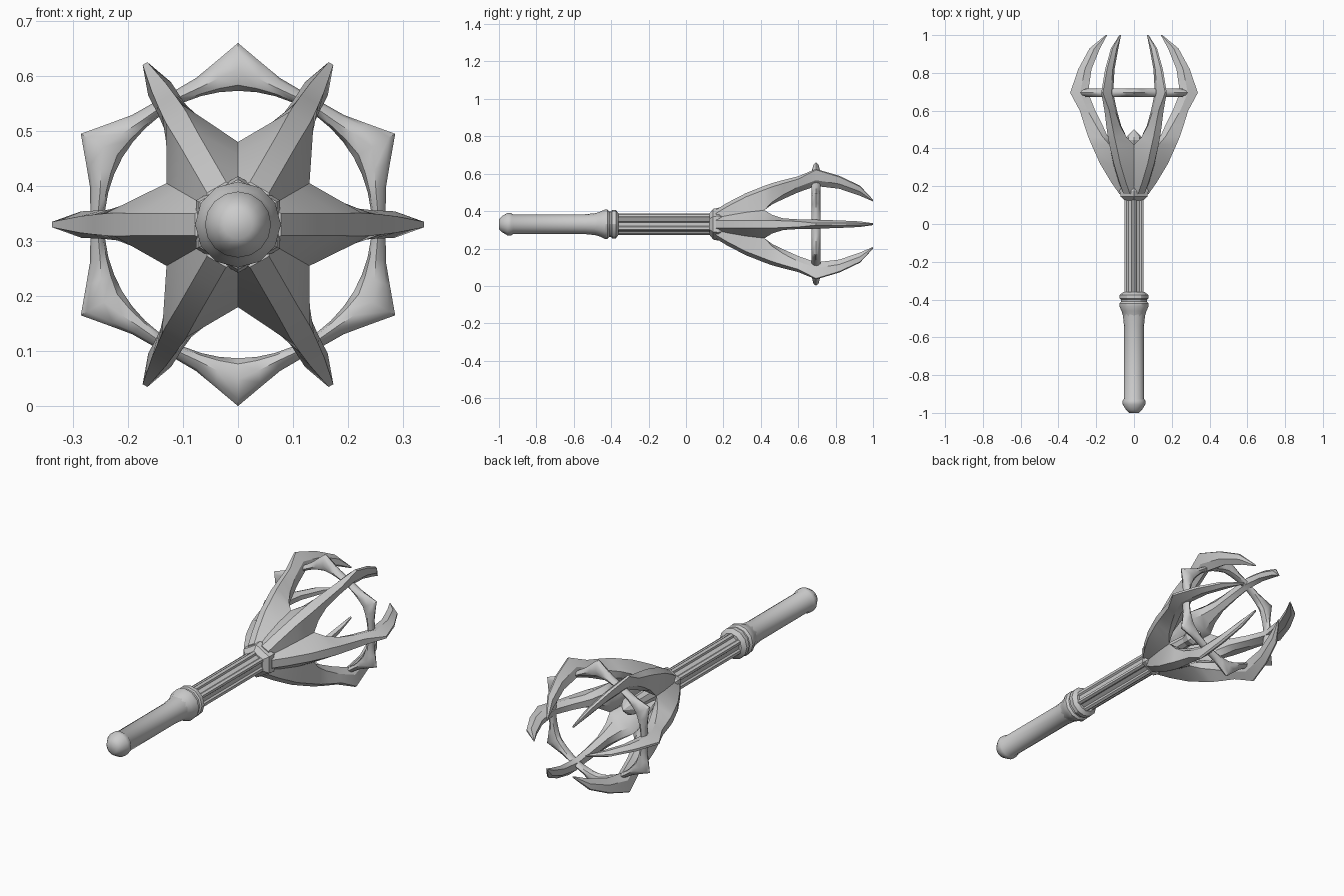
import bpy, bmesh
from math import sin, cos, tan, pi, radians

cube = bpy.data.objects.get("Cube")
if cube:
    bpy.data.objects.remove(cube)

AXIS_Z = 0.33

steel = bpy.data.materials.new("grey_steel")
steel.use_nodes = True
GREY = (0.6, 0.6, 0.6, 1)
steel.diffuse_color = GREY
steel.node_tree.nodes["Principled BSDF"].inputs["Base Color"].default_value = GREY


def polar(r, angle, y):
    return (r * cos(angle), y, AXIS_Z + r * sin(angle))


def loft(name, rings, closed=False, smooth=35):
    """Skin a list of equal-length point loops, capping the ends unless closed."""
    bm = bmesh.new()
    loops = [[bm.verts.new(p) for p in ring] for ring in rings]
    pairs = list(zip(loops, loops[1:]))
    if closed:
        pairs.append((loops[-1], loops[0]))
    else:
        bm.faces.new(loops[0])
        bm.faces.new(loops[-1])
    n = len(loops[0])
    for a, b in pairs:
        for i in range(n):
            j = (i + 1) % n
            bm.faces.new((a[i], a[j], b[j], b[i]))
    bmesh.ops.recalc_face_normals(bm, faces=bm.faces)
    mesh = bpy.data.meshes.new(name)
    bm.to_mesh(mesh)
    bm.free()
    mesh.materials.append(steel)
    obj = bpy.data.objects.new(name, mesh)
    bpy.context.collection.objects.link(obj)
    bpy.ops.object.select_all(action='DESELECT')
    obj.select_set(True)
    bpy.context.view_layer.objects.active = obj
    if smooth:
        bpy.ops.object.shade_smooth_by_angle(angle=radians(smooth))
    return obj


def turned(name, profile, sides, smooth=35):
    """Lathe a (y, radius) profile about the long axis."""
    return loft(name, [[polar(r, pi / 2 + 2 * pi * i / sides, y) for i in range(sides)]
                       for y, r in profile], smooth=smooth)


# Grip with rounded pommel
turned("grip", [(-1.0, 0.026), (-0.985, 0.042), (-0.955, 0.06), (-0.935, 0.06),
                (-0.925, 0.053), (-0.54, 0.053), (-0.47, 0.06)], 16, 50)

# Collar above the grip
turned("grip_collar", [(-0.5, 0.054), (-0.46, 0.066), (-0.435, 0.078), (-0.42, 0.078),
                       (-0.41, 0.068), (-0.40, 0.068), (-0.395, 0.076),
                       (-0.375, 0.076), (-0.36, 0.056)], 12, 30)

# Six-sided shaft with a groove in each face
shaft_loop = []
for k in range(6):
    a = pi / 6 + k * pi / 3
    shaft_loop += [(0.058, a), (0.052, a + radians(12)), (0.043, a + radians(17)),
                   (0.043, a + radians(43)), (0.052, a + radians(48))]
loft("shaft", [[polar(r, a, y) for r, a in shaft_loop] for y in (-0.38, 0.18)], smooth=0)

# Angular collar under the head
turned("head_collar", [(0.125, 0.056), (0.145, 0.082), (0.175, 0.088), (0.21, 0.07)], 6, 0)

# Six prongs whose wide bases join into a cup
# Stations: y, outer radius, ridge half width, side radius, side half width, inner radius
stations = [
    (0.16, 0.078, 0.020, 0.055, None, 0.030),
    (0.22, 0.120, 0.020, 0.080, None, 0.050),
    (0.32, 0.180, 0.020, 0.110, None, 0.085),
    (0.42, 0.225, 0.021, 0.130, None, 0.120),
    (0.46, 0.242, 0.020, 0.165, 0.050, 0.138),
    (0.52, 0.262, 0.018, 0.200, 0.031, 0.165),
    (0.60, 0.287, 0.015, 0.245, 0.026, 0.205),
    (0.695, 0.338, 0.005, 0.285, 0.024, 0.243),
    (0.82, 0.295, 0.006, 0.260, 0.020, 0.225),
    (0.93, 0.235, 0.005, 0.210, 0.015, 0.180),
    (1.0, 0.150, 0.002, 0.146, 0.005, 0.142),
]
for k in range(6):
    c, s = cos(k * pi / 3), sin(k * pi / 3)
    rings = []
    for y, r_out, ridge, r_side, side, r_in in stations:
        w = side if side else r_side * tan(pi / 6)
        b = min(w * 0.55, r_in * tan(pi / 6))
        section = [(r_out, ridge), (r_side, w), (r_in, b),
                   (r_in, -b), (r_side, -w), (r_out, -ridge)]
        rings.append([(d * c - t * s, y, AXIS_Z + d * s + t * c) for d, t in section])
    loft(f"prong_{k + 1}", rings, smooth=30)

# Ring with six outward points, set between the prongs
outer = {0: 0.33, 8: 0.298, 16: 0.277, 24: 0.27, 30: 0.268}
ring_loops = []
for k in range(6):
    for step in (-24, -16, -8, 0, 8, 16, 24, 30):
        a = radians(30 + 60 * k + step)
        ro, ri = outer[abs(step)], 0.243
        span = ro - ri
        section = [(ro, 0), (ro - 0.15 * span, 0.014), (ri + 0.45 * span, 0.023),
                   (ri + 0.12 * span, 0.016), (ri, 0)]
        section += [(r, -t) for r, t in section[-2:0:-1]]
        ring_loops.append([polar(r, a, 0.695 + t) for r, t in section])
loft("pointed_ring", ring_loops, closed=True, smooth=40)

# Pointed stud in the middle of the cup
turned("centre_stud", [(0.18, 0.05), (0.3, 0.035), (0.4, 0.03), (0.445, 0.045),
                       (0.46, 0.04), (0.5, 0.002)], 8, 0)
